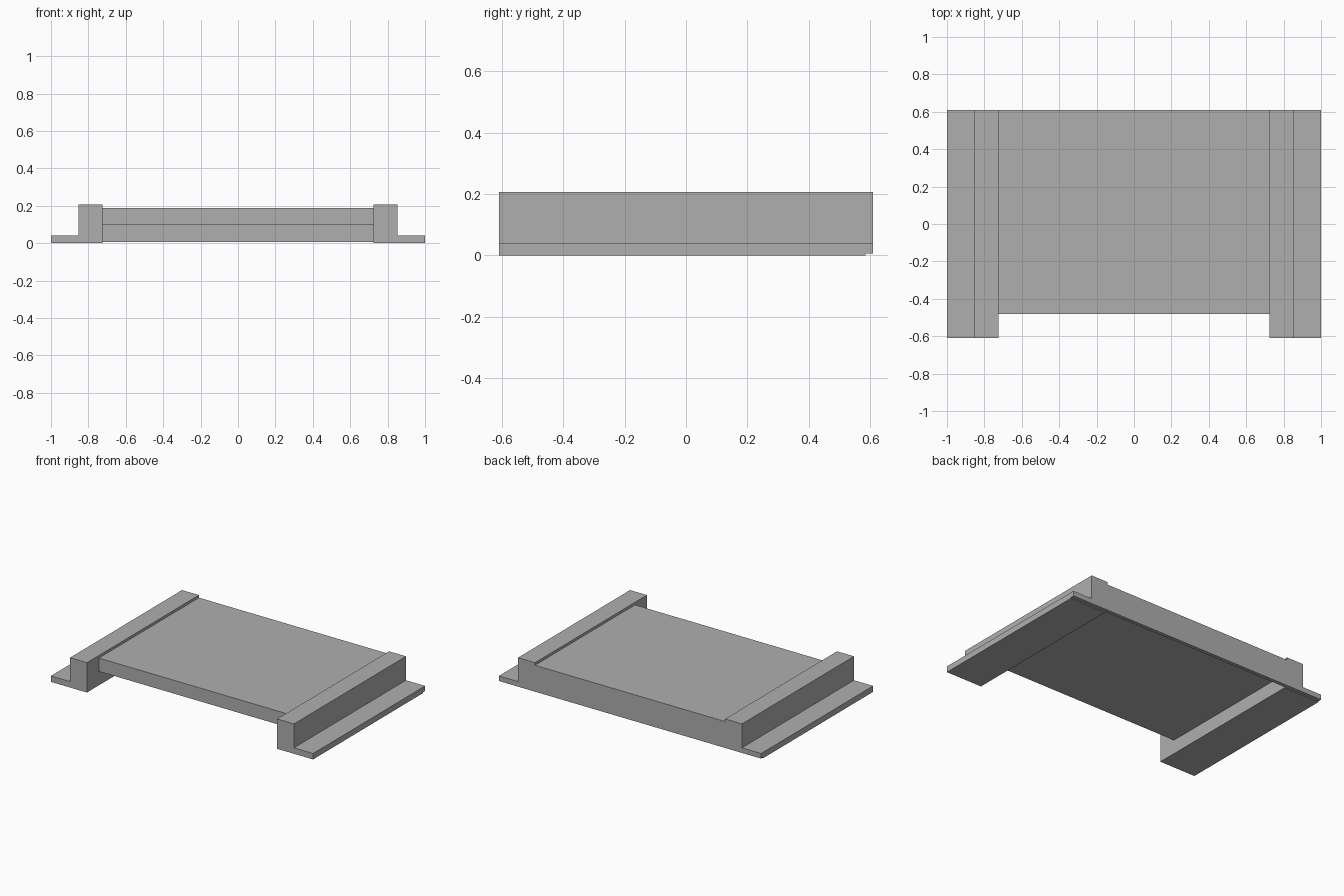
import bpy
import bmesh

if "Cube" in bpy.data.objects:
    bpy.data.objects.remove(bpy.data.objects["Cube"], do_unlink=True)

grey = bpy.data.materials.new("plain grey")
grey.use_nodes = True
grey.diffuse_color = (0.43, 0.43, 0.43, 1)
grey.node_tree.nodes["Principled BSDF"].inputs["Base Color"].default_value = (0.43, 0.43, 0.43, 1)

INNER, OUTER, EDGE = 0.725, 0.854, 1.0
FRONT, BACK, PLATE = -0.61, 0.61, 0.585
RAIL_TOP, DECK_TOP, DECK_BASE, FLANGE = 0.206, 0.188, 0.096, 0.041


def extrude_profile(name, profile, y0, y1):
    """Extrude an x-z outline along y into a closed solid."""
    bm = bmesh.new()
    face = bm.faces.new([bm.verts.new((x, y0, z)) for x, z in profile])
    new = bmesh.ops.extrude_face_region(bm, geom=[face])["geom"]
    verts = [v for v in new if isinstance(v, bmesh.types.BMVert)]
    bmesh.ops.translate(bm, verts=verts, vec=(0, y1 - y0, 0))
    bmesh.ops.recalc_face_normals(bm, faces=bm.faces)
    mesh = bpy.data.meshes.new(name)
    bm.to_mesh(mesh)
    bm.free()
    mesh.materials.append(grey)
    obj = bpy.data.objects.new(name, mesh)
    bpy.context.collection.objects.link(obj)
    return obj


# Side rails: upright block with a low outer flange
for name, side in (("left_rail", 1), ("right_rail", -1)):
    outline = [(INNER, 0), (EDGE, 0), (EDGE, FLANGE), (OUTER, FLANGE),
               (OUTER, RAIL_TOP), (INNER, RAIL_TOP)]
    extrude_profile(name, [(side * x, z) for x, z in outline], FRONT, PLATE)

# Raised deck between the rails
extrude_profile("deck", [(-INNER, DECK_BASE), (INNER, DECK_BASE),
                         (INNER, DECK_TOP), (-INNER, DECK_TOP)], -0.48, PLATE)

# Thin plate closing the back, following the whole cross-section
half = [(EDGE, 0.006), (EDGE, FLANGE), (OUTER, FLANGE),
        (OUTER, RAIL_TOP), (INNER, RAIL_TOP), (INNER, DECK_TOP)]
extrude_profile("back_plate", half + [(-x, z) for x, z in reversed(half)], PLATE, BACK)
